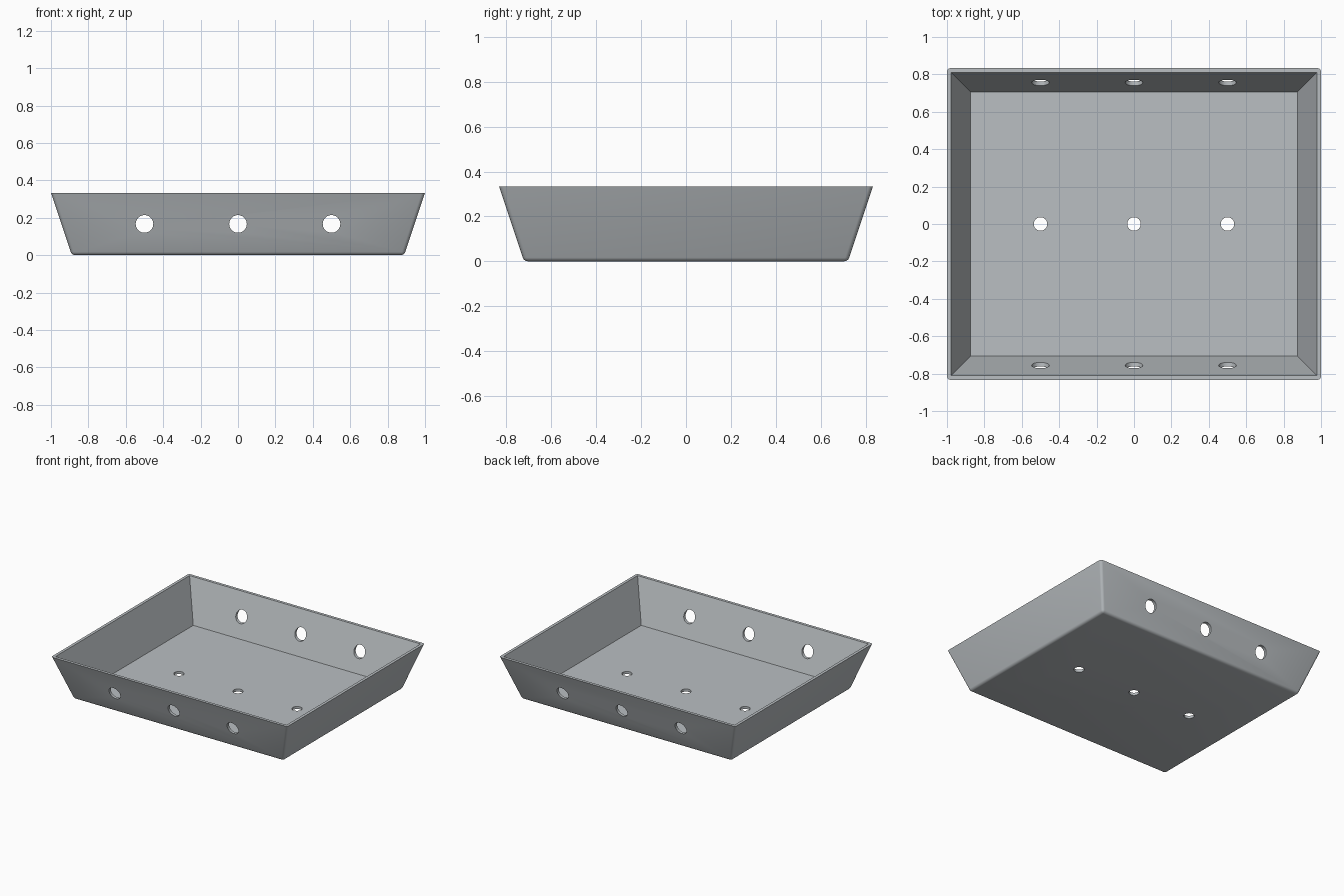
import bpy, bmesh, math

if "Cube" in bpy.data.objects:
    bpy.data.objects.remove(bpy.data.objects["Cube"])

grey = bpy.data.materials.new("light_grey")
grey.diffuse_color = (0.49, 0.52, 0.54, 1)
grey.use_nodes = True
grey.node_tree.nodes["Principled BSDF"].inputs["Base Color"].default_value = grey.diffuse_color


def frustum(name, low, high, bevel=0.0):
    """Tapered box; low and high are (half x, half y, z)."""
    bm = bmesh.new()
    bmesh.ops.create_cube(bm, size=2)
    for v in bm.verts:
        hx, hy, z = high if v.co.z > 0 else low
        v.co = (v.co.x * hx, v.co.y * hy, z)
    if bevel:  # round the upright corners and the bottom edges, keep the rim sharp
        edges = [e for e in bm.edges if min(v.co.z for v in e.verts) < 0.01]
        bmesh.ops.bevel(bm, geom=edges, offset=bevel, segments=4, profile=0.5,
                        affect='EDGES', clamp_overlap=True)
    bmesh.ops.recalc_face_normals(bm, faces=bm.faces[:])
    mesh = bpy.data.meshes.new(name)
    bm.to_mesh(mesh)
    bm.free()
    mesh.materials.append(grey)
    obj = bpy.data.objects.new(name, mesh)
    bpy.context.collection.objects.link(obj)
    return obj


def drill(radius, depth, loc, rot=(0, 0, 0)):
    bpy.ops.mesh.primitive_cylinder_add(vertices=40, radius=radius, depth=depth,
                                        location=loc, rotation=rot)
    obj = bpy.context.object
    obj.name = "hole_cutter"
    obj.data.materials.append(grey)
    return obj


# Tray body: sloping walls with softened edges
tray = frustum("tray", (0.889, 0.722, 0), (1.0, 0.833, 0.333), 0.018)

# Hollow interior (the cutter continues the wall slope above the rim)
cutters = [frustum("interior_cutter", (0.8735, 0.7065, 0.02), (1.0115, 0.8445, 0.434))]

# Three holes through front and back walls, three drain holes in the floor
for x in (-0.5, 0, 0.5):
    cutters.append(drill(0.047, 2, (x, 0, 0.167), (math.pi / 2, 0, 0)))
    cutters.append(drill(0.036, 0.1, (x, 0, 0)))

for c in cutters:
    c.hide_render = True
    mod = tray.modifiers.new("cut", 'BOOLEAN')
    mod.operation = 'DIFFERENCE'
    mod.solver = 'EXACT'
    mod.object = c

# Apply the cuts, remove the helpers, then shade
bpy.ops.object.select_all(action='DESELECT')
tray.select_set(True)
bpy.context.view_layer.objects.active = tray
bpy.ops.object.convert(target='MESH')
for c in cutters:
    bpy.data.objects.remove(c)
bpy.ops.object.shade_smooth_by_angle(angle=math.radians(30))
